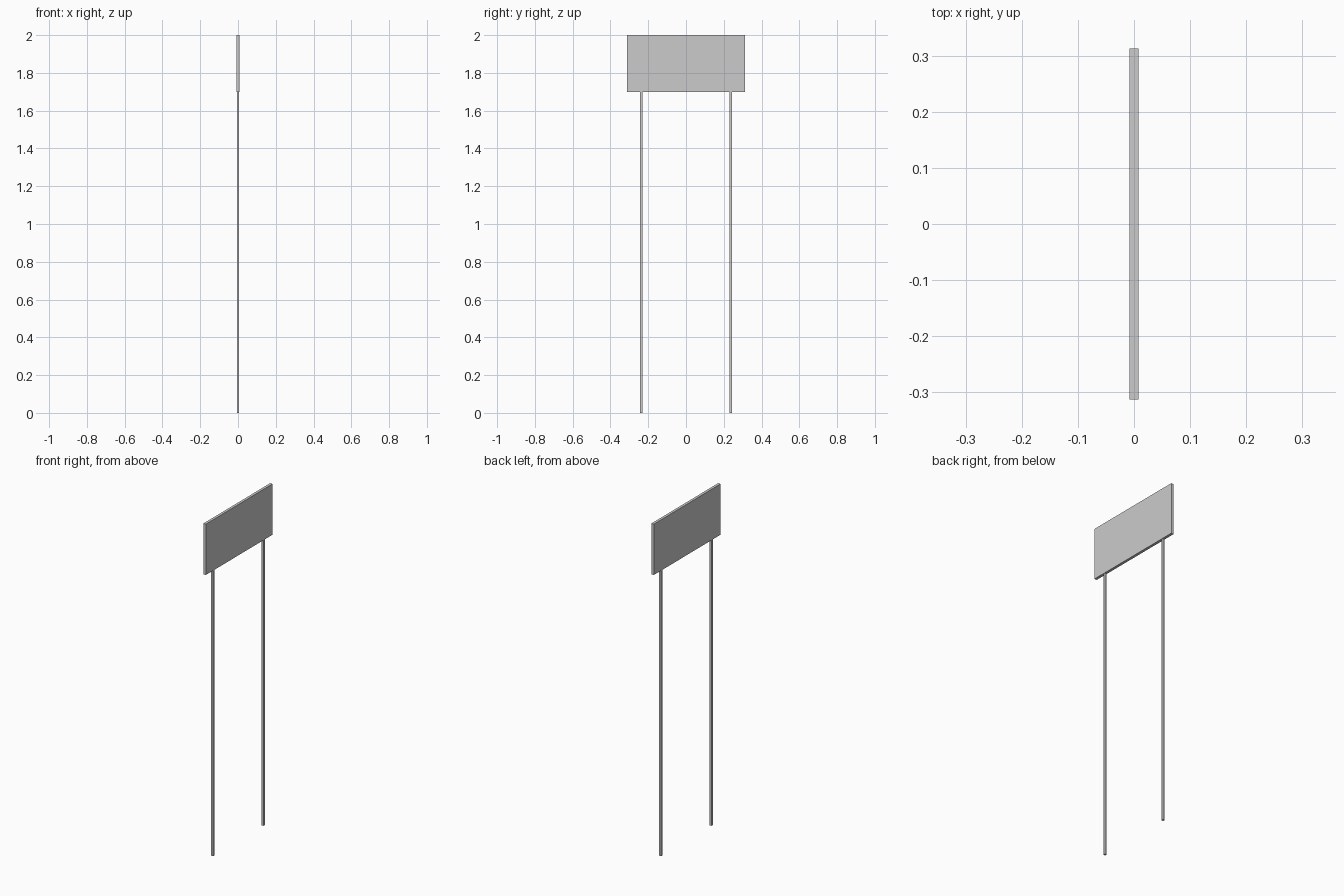
import bpy

if "Cube" in bpy.data.objects:
    bpy.data.objects.remove(bpy.data.objects["Cube"])


def box(name, size, center):
    """Axis-aligned box with applied scale."""
    bpy.ops.mesh.primitive_cube_add(size=1, location=center)
    obj = bpy.context.object
    obj.name = name
    obj.scale = size
    bpy.ops.object.transform_apply(location=False, rotation=False, scale=True)
    return obj


HEIGHT = 2.0
POST_TOP = 1.698

# Sign panel
box("sign_panel", (0.016, 0.626, HEIGHT - POST_TOP), (0, 0, (HEIGHT + POST_TOP) / 2))

# Two thin square posts under the panel
for side, y in (("left", -0.236), ("right", 0.236)):
    box(f"{side}_post", (0.0125, 0.0125, POST_TOP), (0, y, POST_TOP / 2))
